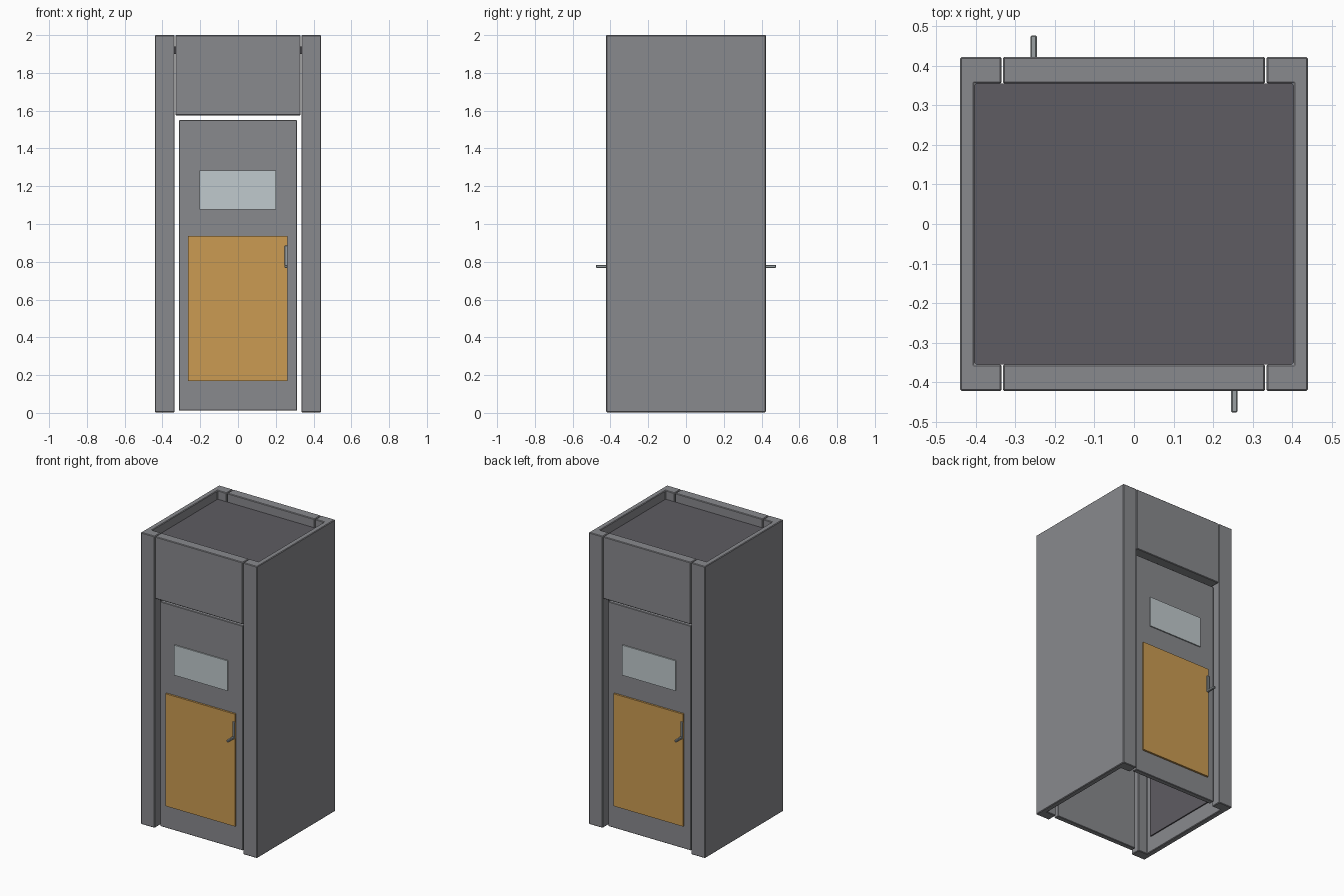
import bpy, bmesh, math
from mathutils import Matrix

if "Cube" in bpy.data.objects:
    bpy.data.objects.remove(bpy.data.objects["Cube"])


def material(name, rgb):
    m = bpy.data.materials.new(name)
    m.diffuse_color = (*rgb, 1)
    m.use_nodes = True
    m.node_tree.nodes["Principled BSDF"].inputs["Base Color"].default_value = m.diffuse_color
    return m


GREY = material("grey_metal", (0.25, 0.253, 0.27))
DARK = material("dark_panel", (0.112, 0.107, 0.122))
ORANGE = material("orange_panel", (0.60, 0.33, 0.085))
GLASS = material("pale_glass", (0.53, 0.59, 0.61))
STEEL = material("handle_steel", (0.32, 0.35, 0.36))


def finish(name, bm, mat, turn, bevel):
    """Turn the part about z, then add it with an optional small bevel."""
    bmesh.ops.transform(bm, matrix=Matrix.Rotation(turn, 4, 'Z'), verts=bm.verts)
    bmesh.ops.recalc_face_normals(bm, faces=bm.faces)
    me = bpy.data.meshes.new(name)
    bm.to_mesh(me)
    bm.free()
    me.materials.append(mat)
    ob = bpy.data.objects.new(name, me)
    bpy.context.collection.objects.link(ob)
    if bevel:
        mod = ob.modifiers.new("bevel", 'BEVEL')
        mod.width = bevel
        mod.segments = 1
    return ob


def box(name, x, y, z, mat, turn=0, bevel=0):
    bm = bmesh.new()
    bmesh.ops.create_cube(bm, size=1)
    for v in bm.verts:
        v.co = [r[0] if c < 0 else r[1] for c, r in zip(v.co, (x, y, z))]
    return finish(name, bm, mat, turn, bevel)


def prism(name, outline, z0, z1, mat, turn=0, bevel=0):
    bm = bmesh.new()
    face = bm.faces.new([bm.verts.new((x, y, z0)) for x, y in outline])
    up = bmesh.ops.extrude_face_region(bm, geom=[face])['geom']
    bmesh.ops.translate(bm, vec=(0, 0, z1 - z0),
                        verts=[g for g in up if isinstance(g, bmesh.types.BMVert)])
    return finish(name, bm, mat, turn, bevel)


# C-shaped side wall with its two corner posts
side_outline = [(0.335, -0.423), (0.44, -0.423), (0.44, 0.423), (0.335, 0.423),
                (0.335, 0.355), (0.403, 0.355), (0.403, -0.355), (0.335, -0.355)]

# Both halves are the same, turned half way round
for label, turn in (("front", 0), ("back", math.pi)):
    prism(label + "_side_wall", side_outline, 0.003, 2, GREY, turn, 0.004)
    box(label + "_side_lining", (0.395, 0.404), (-0.315, 0.315), (0.11, 1.85), DARK, turn)

    # header above the doorway
    box(label + "_header", (-0.332, 0.332), (-0.423, -0.355), (1.575, 2), GREY, turn, 0.004)

    # recessed door with window and kick panel
    box(label + "_door", (-0.313, 0.313), (-0.395, -0.36), (0.012, 1.55), GREY, turn, 0.003)
    box(label + "_window", (-0.203, 0.201), (-0.403, -0.394), (1.078, 1.284), GLASS, turn)
    box(label + "_kick_panel", (-0.264, 0.262), (-0.408, -0.394), (0.168, 0.937), ORANGE, turn)

    # handle plate and lever
    box(label + "_handle_plate", (0.246, 0.263), (-0.415, -0.407), (0.77, 0.885), STEEL, turn, 0.002)
    box(label + "_handle_lever", (0.246, 0.262), (-0.477, -0.407), (0.768, 0.784), STEEL, turn, 0.003)

# sunken roof
box("roof", (-0.404, 0.404), (-0.356, 0.356), (1.90, 1.94), DARK)
